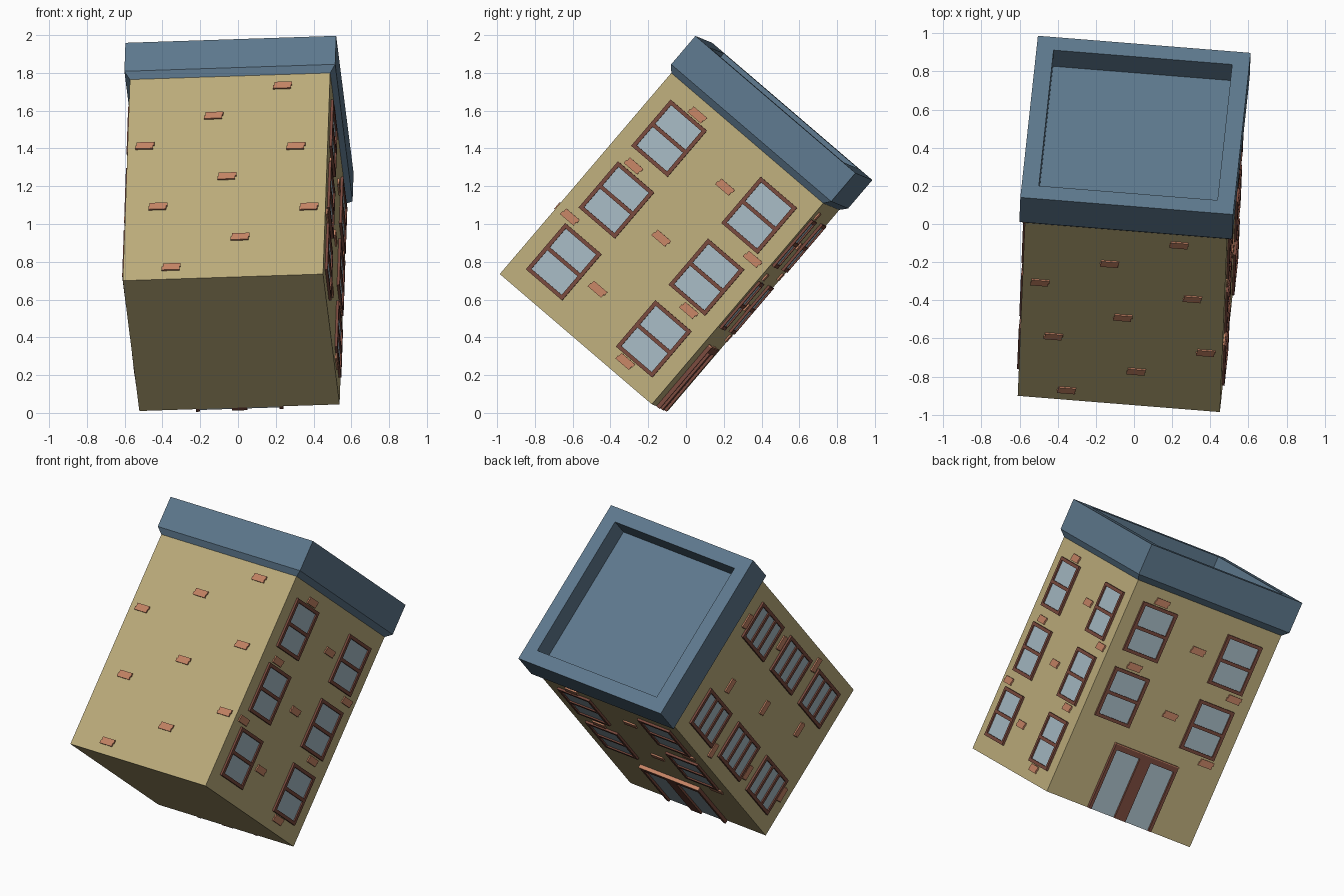
import bpy, bmesh
from mathutils import Matrix, Vector

if "Cube" in bpy.data.objects:
    bpy.data.objects.remove(bpy.data.objects["Cube"])

# Tilted frame of the building
ex = Vector((0.9963, -0.080, 0.033)).normalized()
ey = Vector((0.0847, 0.757, -0.6487))
ey = (ey - ex * ey.dot(ex)).normalized()
ez = ex.cross(ey)
TILT = Matrix((ex, ey, ez)).transposed().to_4x4()
TILT.translation = (-0.036, -0.541, 0.3725)
H = 0.532      # half width of the body
TOP = 1.40     # wall height


def material(name, rgb):
    m = bpy.data.materials.new(name)
    m.diffuse_color = (*rgb, 1)
    m.use_nodes = True
    m.node_tree.nodes["Principled BSDF"].inputs["Base Color"].default_value = m.diffuse_color
    return m


TAN = material("tan_wall", (0.51, 0.42, 0.20))
BLUE = material("slate_blue", (0.112, 0.19, 0.27))
BROWN = material("brown_frame", (0.19, 0.066, 0.046))
GLASS = material("pale_glass", (0.38, 0.49, 0.55))
BRICK = material("salmon_brick", (0.56, 0.23, 0.13))


def finish(bm, name, mat):
    bmesh.ops.recalc_face_normals(bm, faces=bm.faces[:])
    me = bpy.data.meshes.new(name)
    bm.to_mesh(me)
    bm.free()
    me.materials.append(mat)
    ob = bpy.data.objects.new(name, me)
    bpy.context.collection.objects.link(ob)
    ob.matrix_world = TILT
    return ob


def box(bm, lo, hi):
    lo, hi = Vector(lo), Vector(hi)
    size = Vector([abs(c) for c in hi - lo])
    bmesh.ops.create_cube(bm, size=1, matrix=Matrix.Translation((lo + hi) / 2) @ Matrix.Diagonal((*size, 1)))


def on_wall(wall, s, z, d):
    """Point at s along a wall, height z, d outwards."""
    return {"right": (H + d, s, z), "left": (-H - d, s, z),
            "front": (s, -H - d, z), "back": (-s, H + d, z)}[wall]


def plate(bm, wall, s0, s1, z0, z1, d):
    box(bm, on_wall(wall, s0, z0, -0.004), on_wall(wall, s1, z1, d))


def square_rings(name, rings, mat):
    """Square profile stack from (half width, height) pairs, capped at both ends."""
    bm = bmesh.new()
    loops = [[bm.verts.new((x * r, y * r, z)) for x, y in ((-1, -1), (1, -1), (1, 1), (-1, 1))]
             for r, z in rings]
    for a, b in zip(loops, loops[1:]):
        for i in range(4):
            j = (i + 1) % 4
            bm.faces.new((a[i], a[j], b[j], b[i]))
    bm.faces.new(loops[0])
    bm.faces.new(loops[-1])
    return finish(bm, name, mat)


# Body and roof with flared eave and sunken deck
square_rings("body", [(H, 0), (H, TOP)], TAN)
square_rings("roof", [(H, TOP), (0.56, 1.435), (0.56, 1.633), (0.47, 1.633), (0.47, 1.503)], BLUE)

# Windows: glass plate, outer frame and cross bars
W, HT, B, D = 0.127, 0.161, 0.021, 0.014
for wall, floors, panes in (("right", (0.27, 0.70, 1.13), 2),
                            ("left", (0.27, 0.70, 1.13), 3),
                            ("back", (0.70, 1.13), 2)):
    frames, glass = bmesh.new(), bmesh.new()
    for s in (-0.315, 0.315):
        for z in floors:
            plate(glass, wall, s - W + B, s + W - B, z - HT + B, z + HT - B, 0.005)
            for k in (-1, 1):
                plate(frames, wall, s + k * W, s + k * (W - B), z - HT, z + HT, D)
            for k in range(panes + 1):
                zc = z - HT + B / 2 + k * (2 * HT - B) / panes
                plate(frames, wall, s - W + B, s + W - B, zc - B / 2, zc + B / 2, D)
    finish(frames, wall + "_window_frames", BROWN)
    finish(glass, wall + "_window_glass", GLASS)

# Double door on the back
bm = bmesh.new()
for a, b in ((-0.232, -0.212), (-0.04, 0.04), (0.212, 0.232)):
    plate(bm, "back", a, b, 0, 0.40, 0.022)
plate(bm, "back", -0.232, 0.232, 0.39, 0.423, 0.022)
finish(bm, "door_frame", BROWN)
bm = bmesh.new()
plate(bm, "back", -0.212, -0.04, 0, 0.39, 0.008)
plate(bm, "back", 0.04, 0.212, 0, 0.39, 0.008)
finish(bm, "door_glass", GLASS)
bm = bmesh.new()
plate(bm, "back", -0.235, 0.235, 0.423, 0.43, 0.024)
finish(bm, "door_lintel", BRICK)

# Exposed bricks: staggered pairs on a slanted lattice
for wall, sign, skew, rows in (("front", 1, -0.0815, (0, 1, 2)), ("right", -1, -0.0815, (0, 1, 2)),
                               ("left", -1, -0.0815, (0, 1, 2)), ("back", -1, 0.0, (1, 2))):
    bm = bmesh.new()
    for j in rows:
        for i in range(3):
            start = -0.277 if skew else -0.405
            s = sign * (start + 0.361 * i + skew * j)
            z = 0.081 + 0.195 * i + 0.425 * j
            plate(bm, wall, s - 0.044, s + 0.05, z, z + 0.022, 0.009)
            plate(bm, wall, s - 0.05, s + 0.044, z - 0.022, z, 0.009)
    finish(bm, wall + "_bricks", BRICK)
